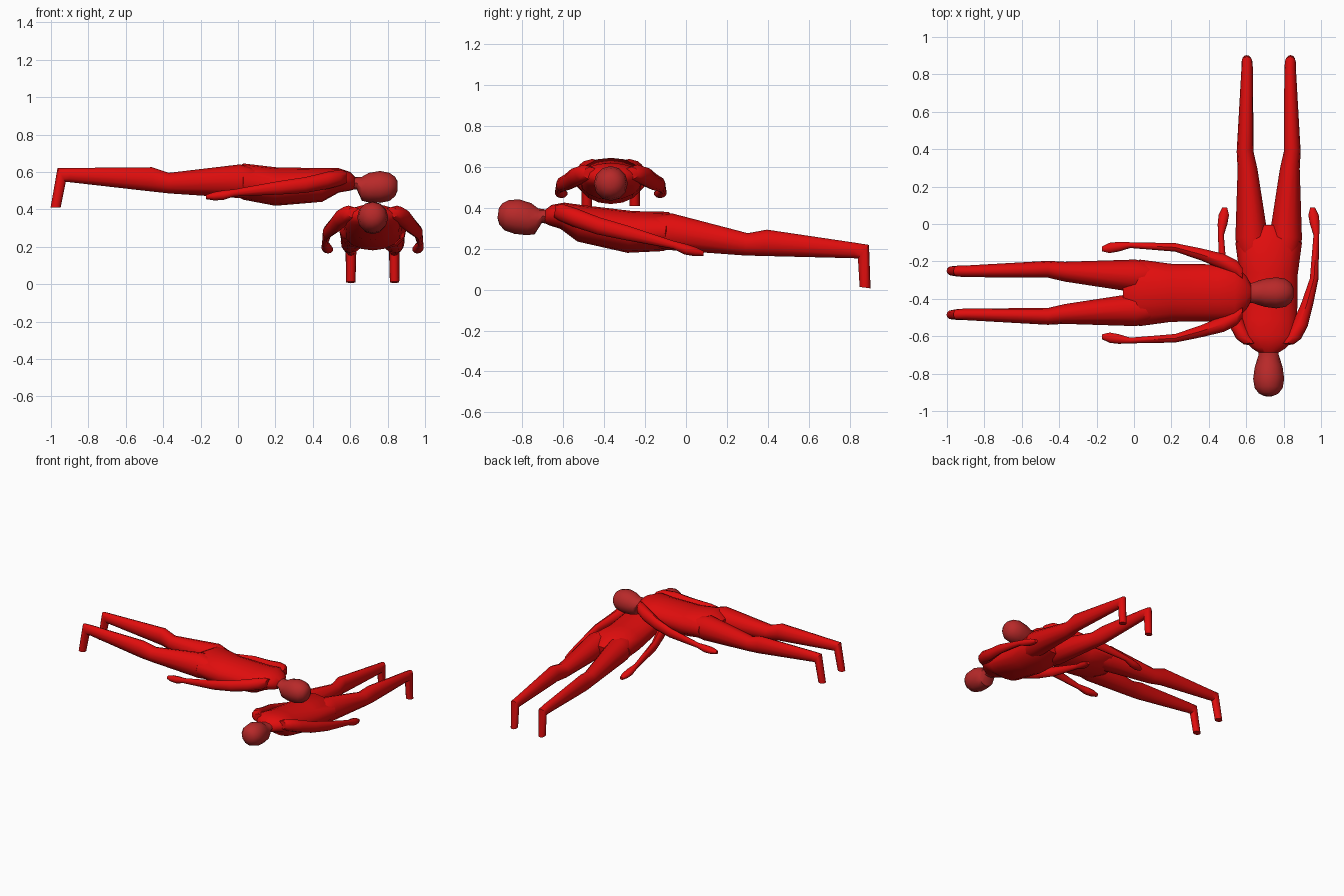
import bpy, bmesh
from math import sin, cos, pi, radians
from mathutils import Matrix, Vector

cube = bpy.data.objects.get("Cube")
if cube:
    bpy.data.objects.remove(cube, do_unlink=True)


def material(name, rgb):
    m = bpy.data.materials.new(name)
    m.use_nodes = True
    m.diffuse_color = (*rgb, 1)
    bsdf = next(n for n in m.node_tree.nodes if n.type == 'BSDF_PRINCIPLED')
    bsdf.inputs["Base Color"].default_value = (*rgb, 1)
    return m


suit_red = material("bright_red", (0.75, 0.004, 0.004))
head_red = material("dull_red", (0.48, 0.022, 0.022))


def loft(name, rings, mat, place, side=1, sides=12):
    """Skin elliptical rings: along, across, up, half width, half depth, tilt."""
    bm = bmesh.new()
    loops = []
    for u, v, w, rv, rw, *tilt in rings:
        a = radians(tilt[0]) if tilt else 0
        depth = Vector((sin(a), 0, cos(a))) * rw
        loop = []
        for i in range(sides):
            t = 2 * pi * i / sides
            p = Vector((u, v + rv * sin(t), w)) + depth * cos(t)
            p.y *= side
            loop.append(bm.verts.new(p))
        loops.append(loop)
    for a, b in zip(loops, loops[1:]):
        for i in range(sides):
            j = (i + 1) % sides
            bm.faces.new((a[i], a[j], b[j], b[i]))
    bm.faces.new(loops[0])
    bm.faces.new(loops[-1])
    bmesh.ops.recalc_face_normals(bm, faces=bm.faces[:])
    for f in bm.faces:
        f.smooth = True
    me = bpy.data.meshes.new(name)
    bm.to_mesh(me)
    bm.free()
    me.set_sharp_from_angle(angle=radians(40))
    me.materials.append(mat)
    ob = bpy.data.objects.new(name, me)
    ob.matrix_world = place
    bpy.context.collection.objects.link(ob)


TORSO = [(.63, 0, .54, .04, .03), (.6, 0, .55, .09, .05),
         (.54, 0, .555, .15, .065), (.45, 0, .53, .152, .09),
         (.2, 0, .522, .155, .103), (.03, 0, .548, .178, .097),
         (-.06, 0, .545, .09, .05)]

HEAD = [(.58, 0, .54, .05, .033), (.635, 0, .54, .054, .034),
        (.662, 0, .51, .064, .064), (.7, 0, .516, .075, .079),
        (.76, 0, .52, .083, .085), (.81, 0, .52, .075, .075),
        (.84, 0, .522, .052, .052), (.853, 0, .525, .025, .025)]

# Thigh, knee, ankle, then the foot turned downward
LEG = [(.1, .085, .54, .07, .075), (.01, .09, .55, .088, .09),
       (-.37, .113, .54, .053, .055), (-.46, .126, .56, .045, .065),
       (-.9, .115, .583, .031, .038), (-.943, .116, .583, .029, .043, -31),
       (-.975, .117, .41, .025, .027, -90)]

# Shoulder, elbow, wrist and mitten hand
ARM = [(.58, .1, .57, .035, .03), (.55, .13, .57, .045, .042),
       (.48, .165, .555, .046, .046), (.36, .205, .53, .034, .042),
       (.22, .243, .515, .024, .036), (-.02, .255, .488, .016, .019),
       (-.08, .247, .475, .027, .026), (-.13, .24, .47, .029, .022),
       (-.17, .235, .466, .014, .012)]

# Upper figure lies level, lower one points forward with its head raised
upper = Matrix.Translation((0, -.368, 0))
lower = (Matrix.Translation((.72, 0, 0)) @ Matrix.Rotation(radians(-90), 4, 'Z')
         @ Matrix.Translation((.146, 0, -.262)) @ Matrix.Rotation(radians(-7.9), 4, 'Y'))

for figure, place in (("upper", upper), ("lower", lower)):
    loft(figure + "_torso", TORSO, suit_red, place, sides=16)
    loft(figure + "_head", HEAD, head_red, place)
    for label, side in (("left", 1), ("right", -1)):
        loft(f"{figure}_{label}_leg", LEG, suit_red, place, side)
        loft(f"{figure}_{label}_arm", ARM, suit_red, place, side, 10)
